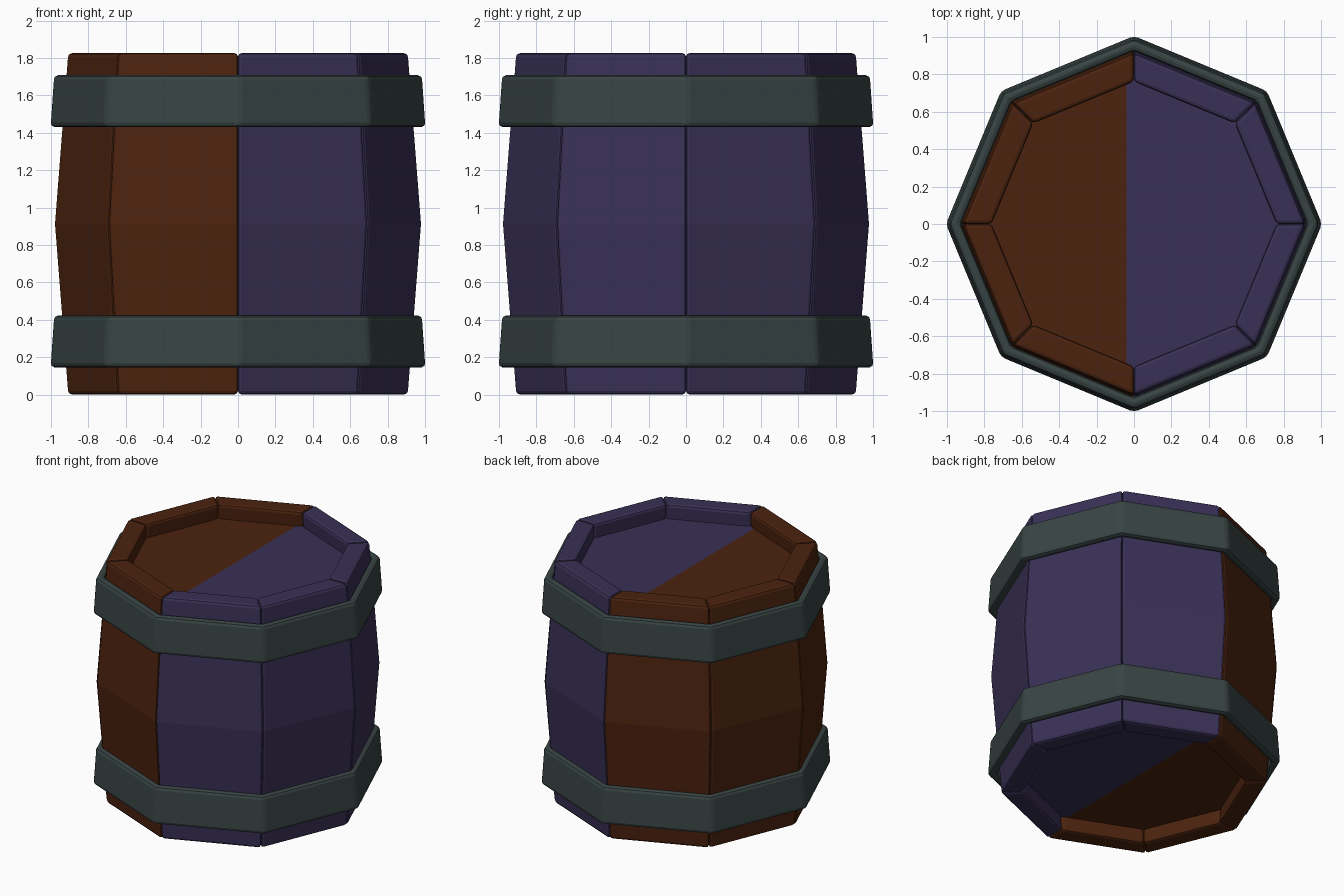
import bpy, bmesh, math
from mathutils import Vector

if "Cube" in bpy.data.objects:
    bpy.data.objects.remove(bpy.data.objects["Cube"])

SIDES = 8
HEIGHT = 1.826


def material(name, rgb):
    m = bpy.data.materials.new(name)
    m.diffuse_color = (*rgb, 1)
    m.use_nodes = True
    m.node_tree.nodes["Principled BSDF"].inputs["Base Color"].default_value = m.diffuse_color
    return m


brown = material("brown wood", (0.072, 0.0165, 0.0045))
purple = material("purple wood", (0.041, 0.030, 0.093))
iron = material("dark iron", (0.040, 0.058, 0.057))


def finish(bm, name, mats, bevel=0, segments=2):
    bmesh.ops.recalc_face_normals(bm, faces=bm.faces)
    me = bpy.data.meshes.new(name)
    bm.to_mesh(me)
    bm.free()
    ob = bpy.data.objects.new(name, me)
    bpy.context.collection.objects.link(ob)
    for m in mats:
        me.materials.append(m)
    if bevel:
        b = ob.modifiers.new("Bevel", "BEVEL")
        b.width, b.segments = bevel, segments
        b.limit_method, b.angle_limit = "ANGLE", math.radians(25)
    return ob


def polar(r, k, z):
    a = math.tau * k / SIDES
    return Vector((r * math.cos(a), r * math.sin(a), z))


def loft(bm, rings, closed=False):
    """Skin consecutive rings of vertices; cap the ends unless closed."""
    vs = [[bm.verts.new(p) for p in ring] for ring in rings]
    n = len(vs[0])
    pairs = list(zip(vs, vs[1:]))
    if closed:
        pairs.append((vs[-1], vs[0]))
    for a, b in pairs:
        for i in range(n):
            j = (i + 1) % n
            bm.faces.new((a[i], a[j], b[j], b[i]))
    if not closed:
        bm.faces.new(vs[0][::-1])
        bm.faces.new(vs[-1])


# Staves: bulging planks, brown on the left half and purple on the right
for k in range(SIDES):
    bm = bmesh.new()
    rings = []
    for z, ro, ri in ((0, 0.915, 0.76), (HEIGHT / 2, 0.986, 0.83), (HEIGHT, 0.915, 0.76)):
        rings.append([polar(ri, k, z), polar(ro, k, z), polar(ro, k + 1, z), polar(ri, k + 1, z)])
    loft(bm, rings)
    left = polar(1, k + 0.5, 0).x < 0
    finish(bm, f"stave_{k + 1}", [brown if left else purple], 0.02)

# Recessed end boards, split slightly left of centre
for name, z in (("top_lid", HEIGHT - 0.15), ("bottom_lid", 0.11)):
    bm = bmesh.new()
    loft(bm, [[polar(0.785, k, h) for k in range(SIDES)] for h in (z, z + 0.04)])
    bmesh.ops.bisect_plane(bm, geom=bm.verts[:] + bm.edges[:] + bm.faces[:],
                           plane_co=(-0.04, 0, 0), plane_no=(1, 0, 0))
    for f in bm.faces:
        f.material_index = 0 if f.calc_center_median().x < -0.04 else 1
    finish(bm, name, [brown, purple])

# Iron hoops: both flare slightly towards the bottom
for name, z in (("lower_hoop", 0.145), ("upper_hoop", 1.43)):
    bm = bmesh.new()
    profile = ((0.94, z), (1.007, z), (0.988, z + 0.278), (0.925, z + 0.278))
    loft(bm, [[polar(r, k, h) for k in range(SIDES)] for r, h in profile], closed=True)
    finish(bm, name, [iron], 0.024)
